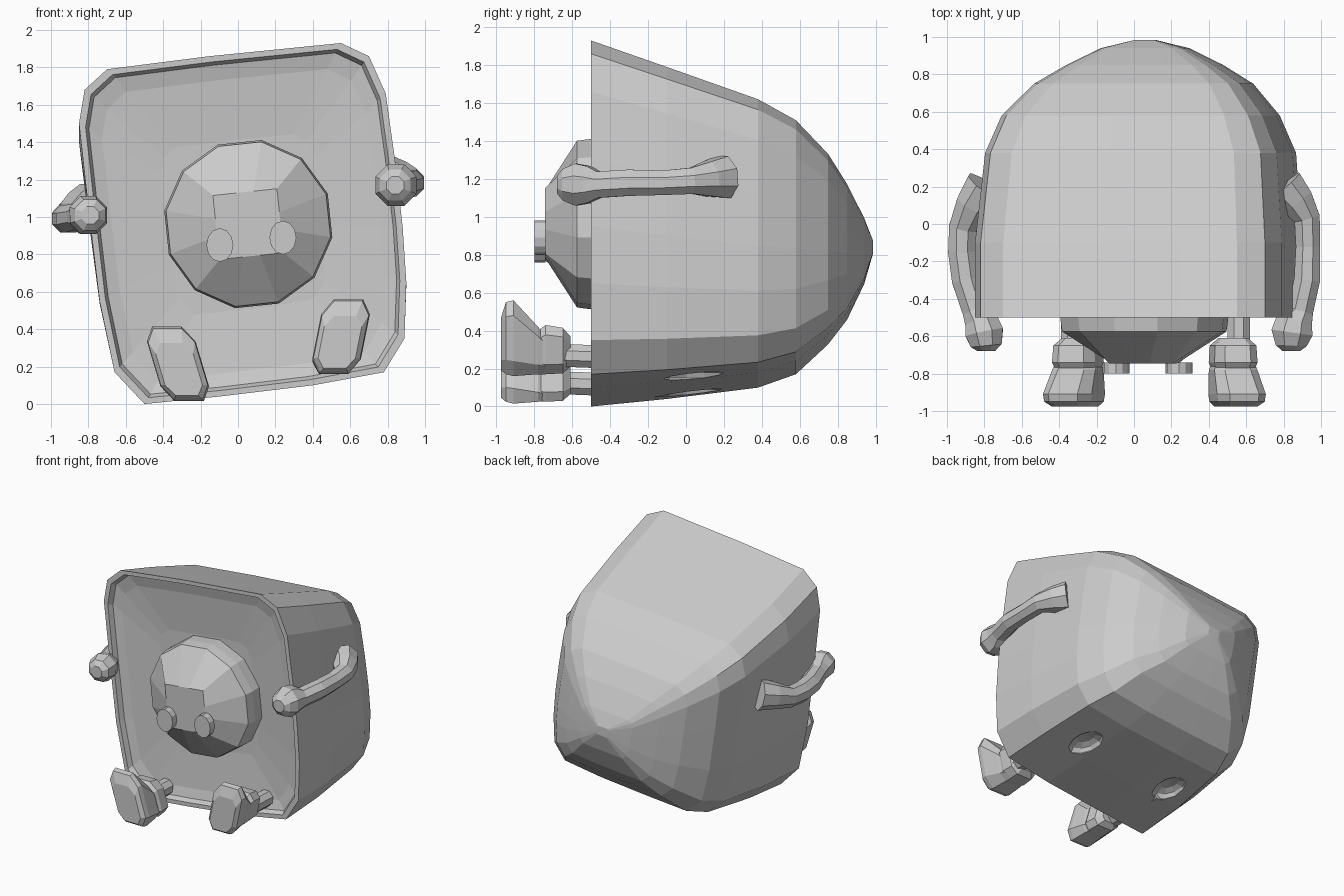
import bpy, bmesh, math
from mathutils import Vector

cube = bpy.data.objects.get("Cube")
if cube:
    bpy.data.objects.remove(cube, do_unlink=True)

grey = bpy.data.materials.new("plain grey")
grey.use_nodes = True
grey.diffuse_color = (0.6, 0.6, 0.6, 1)
grey.node_tree.nodes["Principled BSDF"].inputs["Base Color"].default_value = (0.6, 0.6, 0.6, 1)

TILT = math.radians(6)


def loft(name, rings):
    """Skin a list of equal-length rings and cap both ends."""
    bm = bmesh.new()
    loops = [[bm.verts.new(p) for p in ring] for ring in rings]
    n = len(rings[0])
    for a, b in zip(loops, loops[1:]):
        for i in range(n):
            j = (i + 1) % n
            bm.faces.new((a[i], a[j], b[j], b[i]))
    bm.faces.new(loops[0])
    bm.faces.new(loops[-1])
    bmesh.ops.recalc_face_normals(bm, faces=bm.faces)
    mesh = bpy.data.meshes.new(name)
    bm.to_mesh(mesh)
    bm.free()
    mesh.materials.append(grey)
    obj = bpy.data.objects.new(name, mesh)
    bpy.context.collection.objects.link(obj)
    return obj


def tube(name, path, sides=8):
    """Round limb along points (x, y, z, radius)."""
    pts = [Vector(p[:3]) for p in path]
    rings = []
    for i, p in enumerate(pts):
        tangent = pts[min(i + 1, len(pts) - 1)] - pts[max(i - 1, 0)]
        q = tangent.to_track_quat('Y', 'Z')
        rings.append([p + q @ Vector((math.cos(t), 0, math.sin(t))) * path[i][3]
                      for t in (math.tau * (k + 0.5) / sides for k in range(sides))])
    return loft(name, rings)


def block(name, sections, lean):
    """Chamfered block from sections (y, x, z, half width, half height)."""
    corner = [(1, .6), (.6, 1), (-.6, 1), (-1, .6), (-1, -.6), (-.6, -1), (.6, -1), (1, -.6)]
    return loft(name, [[(x + u * w + v * h * lean, y, z + v * h) for u, v in corner]
                       for y, x, z, w, h in sections])


# Body: tilted, rounded-square outline swept back to a blunt point, dished front
outline = [(-.85, 1.5), (-.82, 1.68), (-.7, 1.79), (-.15, 1.86), (.25, 1.9), (.55, 1.93),
           (.7, 1.86), (.79, 1.66), (.84, 1.3), (.88, .95), (.9, .65), (.89, .35),
           (.78, .17), (.4, .1), (-.1, .04), (-.5, 0), (-.66, .17), (-.74, .55), (-.8, 1.05)]
sections = [(-.41, .5, .5, .03, .96), (-.44, .86, .86, .03, .96), (-.46, .94, .945, .03, .965),
            (-.5, .96, .965, .03, .965), (-.5, 1, 1, .03, .965), (-.1, 1, .907, .03, .915),
            (.38, .95, .788, .04, .86), (.58, .85, .694, .04, .84), (.75, .67, .52, .055, .83),
            (.85, .48, .37, .06, .815), (.94, .27, .18, .06, .82), (.985, .06, .04, .06, .84)]
body = loft("body", [[(cx + (x - .03) * sx, y, cz + (z - .965) * sz) for x, z in outline]
                     for y, sx, sz, cx, cz in sections])

# Shallow leg hollows under the body
for x, z in ((.5, .15), (-.3, .06)):
    bpy.ops.mesh.primitive_uv_sphere_add(segments=10, ring_count=6, location=(x, .05, z))
    cutter = bpy.context.object
    cutter.name = "hollow_cutter"
    cutter.scale = (.1, .17, .06)
    cutter.hide_render = True
    mod = body.modifiers.new("hollow", 'BOOLEAN')
    mod.operation = 'DIFFERENCE'
    mod.object = cutter
    bpy.context.view_layer.objects.active = body
    bpy.ops.object.modifier_apply(modifier=mod.name)
    bpy.data.objects.remove(cutter, do_unlink=True)


# Snout: twelve-sided drum narrowing to a tilted square
def snout_ring(y, radius, square):
    ring = []
    for k in range(12):
        t = math.tau * (k + .5) / 12
        r = radius / max(abs(math.cos(t)), abs(math.sin(t))) if square else radius
        ring.append((.055 + r * math.cos(t + TILT), y, .962 + r * math.sin(t + TILT)))
    return ring


loft("snout", [snout_ring(-.38, .455, False), snout_ring(-.5, .455, False),
               snout_ring(-.575, .445, False), snout_ring(-.745, .172, True)])

# Nostrils: short oval discs
for name, x, z in (("right_nostril", -.097, .85), ("left_nostril", .24, .89)):
    loft(name, [[(x + .072 * math.cos(t), y, z + .09 * math.sin(t))
                 for t in (math.tau * k / 12 for k in range(12))] for y in (-.74, -.8)])

# Arms with rounded hands
tube("left_arm", [(.8, .2, 1.21, .12), (.87, .12, 1.2, .1), (.925, .03, 1.19, .075),
                  (.93, -.12, 1.18, .07), (.925, -.3, 1.18, .075), (.89, -.46, 1.17, .075),
                  (.86, -.51, 1.17, .105), (.845, -.58, 1.17, .12), (.84, -.65, 1.17, .09),
                  (.84, -.68, 1.17, .05)])
tube("right_arm", [(-.79, .2, 1.07, .12), (-.86, .1, 1.04, .1), (-.915, -.02, 1.0, .08),
                   (-.92, -.15, .99, .08), (-.9, -.3, .99, .08), (-.85, -.46, 1.0, .075),
                   (-.82, -.51, 1.0, .095), (-.8, -.58, 1.01, .11), (-.79, -.65, 1.01, .09),
                   (-.79, -.68, 1.01, .05)])

# Legs, ankles and feet with soles facing forward
for side, x, z, lean, shift in (("left", .53, .17, .2, .03), ("right", -.3, .025, -.3, -.03)):
    tube(side + "_leg", [(x + shift, -.1, z + .09, .07), (x + shift, -.4, z + .09, .065),
                         (x + shift, -.66, z + .1, .065)])
    block(side + "_ankle", [(-.61, x, z + .12, .07, .08), (-.65, x, z + .125, .11, .12),
                            (-.74, x, z + .13, .115, .13), (-.78, x, z + .12, .1, .11)], lean)
    block(side + "_foot", [(-.74, x, z + .1, .1, .1), (-.78, x, z + .125, .115, .125),
                           (-.91, x + shift * .7, z + .19, .13, .2),
                           (-.95, x + shift * .7, z + .19, .125, .19),
                           (-.975, x + shift * .5, z + .16, .1, .14)], lean)
